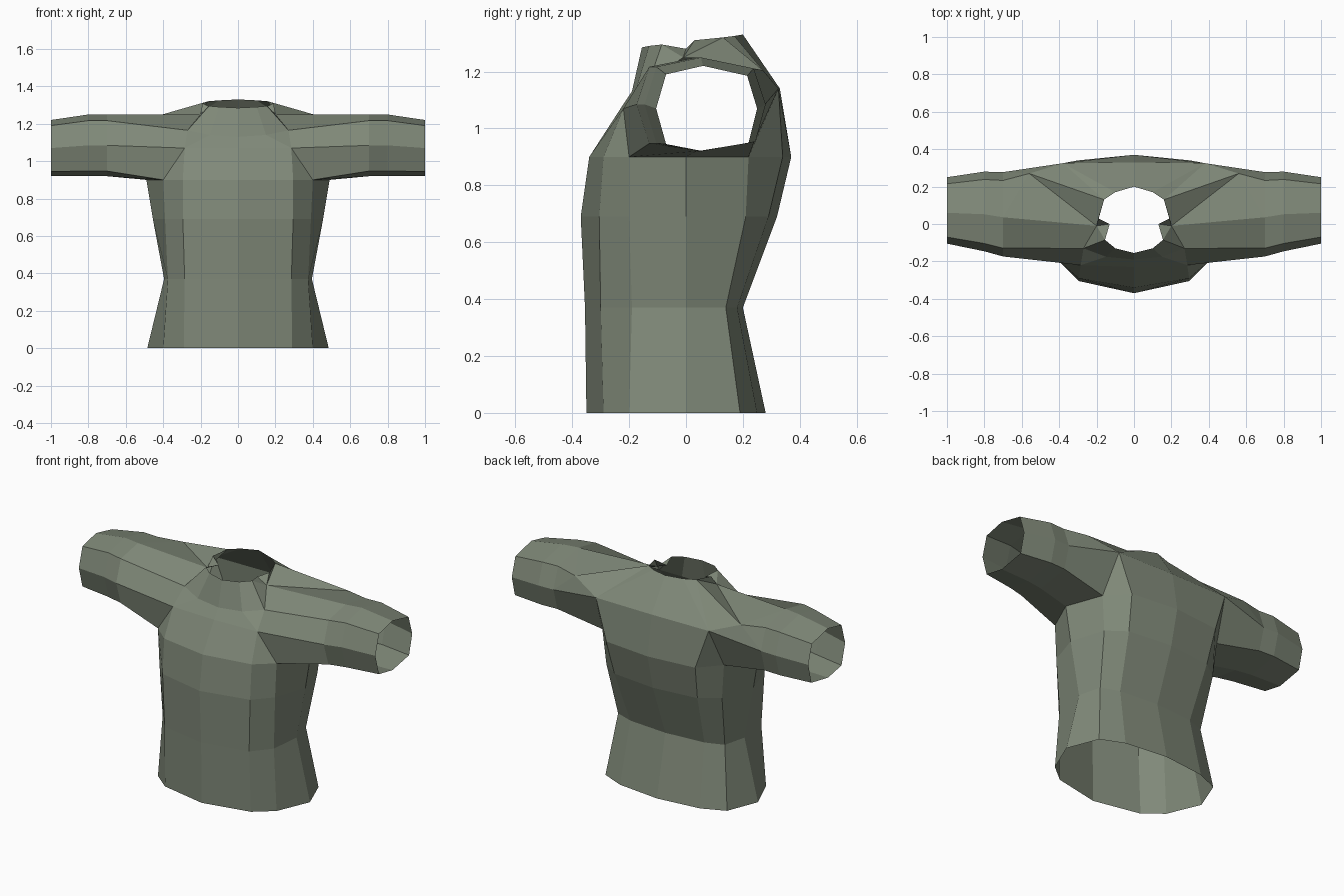
import bpy
import bmesh
from mathutils import Vector

default_cube = bpy.data.objects.get("Cube")
if default_cube:
    bpy.data.objects.remove(default_cube, do_unlink=True)

# Cloth colour
cloth = bpy.data.materials.new("grey_green_cloth")
cloth.use_nodes = True
cloth_colour = (0.215, 0.25, 0.19, 1)
cloth.diffuse_color = cloth_colour
cloth.node_tree.nodes["Principled BSDF"].inputs["Base Color"].default_value = cloth_colour


def build_mirrored(name, faces):
    """Make a flat-shaded open shell from faces on the left half, then mirror it."""
    mesh = bpy.data.meshes.new(name)
    bm = bmesh.new()
    for corners in faces:
        bm.faces.new([bm.verts.new(point) for point in corners])
    bmesh.ops.remove_doubles(bm, verts=bm.verts[:], dist=0.0005)
    geometry = bm.verts[:] + bm.edges[:] + bm.faces[:]
    bmesh.ops.mirror(bm, geom=geometry, axis='X', merge_dist=0.0005)
    bmesh.ops.remove_doubles(bm, verts=bm.verts[:], dist=0.0005)
    bmesh.ops.recalc_face_normals(bm, faces=bm.faces[:])
    bm.to_mesh(mesh)
    bm.free()
    mesh.materials.append(cloth)
    part = bpy.data.objects.new(name, mesh)
    bpy.context.collection.objects.link(part)
    return part


def loft(rings, closed=False):
    """Quads between neighbouring rings of points."""
    faces = []
    for lower, upper in zip(rings, rings[1:]):
        count = len(lower)
        for i in range(count if closed else count - 1):
            j = (i + 1) % count
            faces.append((lower[i], lower[j], upper[j], upper[i]))
    return faces


def level(z, outline):
    return [Vector((x, y, z)) for x, y in outline]


# Torso: half outlines from front centre to back centre, hem to armpit
hem = level(0, [(0, -.35), (.29, -.29), (.4, -.2), (.485, 0), (.41, .19), (.27, .25), (0, .28)])
waist = level(.37, [(0, -.355), (.285, -.3), (.375, -.19), (.395, 0), (.36, .14), (.25, .18), (0, .2)])
ribs = level(.69, [(0, -.37), (.295, -.305), (.39, -.2), (.455, 0), (.39, .21), (.28, .29), (0, .32)])
chest = level(.9, [(0, -.34), (.295, -.29), (.4, -.2), (.49, 0), (.41, .22), (.3, .34), (0, .37)])
build_mirrored("torso", loft([hem, waist, ribs, chest]))

# Sleeves: one cuff outline, enlarged toward the shoulder
cuff_outline = [(-.07, 1.19), (.06, 1.22), (.215, 1.185), (.25, 1.07),
                (.22, .95), (.06, .92), (-.07, .945), (-.105, 1.07)]


def sleeve_ring(x, wide, tall, shift):
    middle, base = .075, .925
    return [Vector((x, middle + shift + (y - middle) * wide, base + (z - base) * tall))
            for y, z in cuff_outline]


cuff = sleeve_ring(1, 1, 1, 0)
forearm = sleeve_ring(.8, 1.2, 1.1, -.005)
upper_arm = sleeve_ring(.7, 1.27, 1.1, -.02)
build_mirrored("sleeves", loft([cuff, forearm, upper_arm], closed=True))

# Shoulder yoke: key points joining torso, sleeves and neck
(arm_front_top, arm_top, arm_back_top, arm_back,
 arm_back_low, arm_low, arm_front_low, arm_front) = upper_arm
front_mid, front_side, armpit_front, armpit, armpit_back, back_side, back_mid = chest
breast_mid, breast_side = Vector((0, -.23, 1.07)), Vector((.285, -.22, 1.07))
collar_mid, collar_side = Vector((0, -.19, 1.13)), Vector((.15, -.175, 1.14))
collar_end = Vector((.27, -.13, 1.165))
ridge = Vector((.2, -.01, 1.25))
shoulder_back = Vector((.56, .27, 1.205))
blade, blade_mid = Vector((.38, .325, 1.14)), Vector((0, .33, 1.14))

# Neck opening, rising from front to back with a notch at each side
neck = [Vector(p) for p in [(0, -.155, 1.285), (.1, -.13, 1.29), (.155, -.085, 1.295),
                            (.13, 0, 1.28), (.19, .03, 1.31), (.16, .13, 1.32),
                            (.1, .17, 1.325), (0, .2, 1.33)]]
(neck_front, neck_front_side, neck_corner, notch,
 neck_side, neck_back_corner, neck_back_side, neck_back) = neck

front_faces = [
    (front_mid, front_side, breast_side, breast_mid),
    (front_side, armpit_front, breast_side),
    (breast_side, armpit_front, arm_front_low, arm_front),
    (breast_side, arm_front, arm_front_top, collar_end),
    (breast_mid, breast_side, collar_side, collar_mid),
    (breast_side, collar_end, collar_side),
    (collar_mid, collar_side, neck_front_side, neck_front),
    (collar_side, collar_end, neck_corner, neck_front_side),
]
shoulder_faces = [
    (collar_end, arm_front_top, arm_top, ridge),
    (collar_end, ridge, neck_corner),
    (ridge, notch, neck_corner),
    (ridge, neck_side, notch),
    (ridge, neck_back_corner, neck_side),
    (ridge, shoulder_back, neck_back_corner),
    (ridge, arm_top, shoulder_back),
    (arm_top, arm_back_top, shoulder_back),
    (armpit_front, armpit, arm_low, arm_front_low),
    (armpit, armpit_back, arm_back_low, arm_low),
]
back_faces = [
    (shoulder_back, arm_back_top, arm_back),
    (shoulder_back, arm_back, blade),
    (blade, arm_back, arm_back_low, armpit_back),
    (blade, armpit_back, back_side),
    (blade, back_side, back_mid, blade_mid),
    (shoulder_back, blade, neck_back_corner),
    (neck_back_corner, blade, neck_back_side),
    (neck_back_side, blade, blade_mid, neck_back),
]
build_mirrored("shoulder_yoke", front_faces + shoulder_faces + back_faces)
